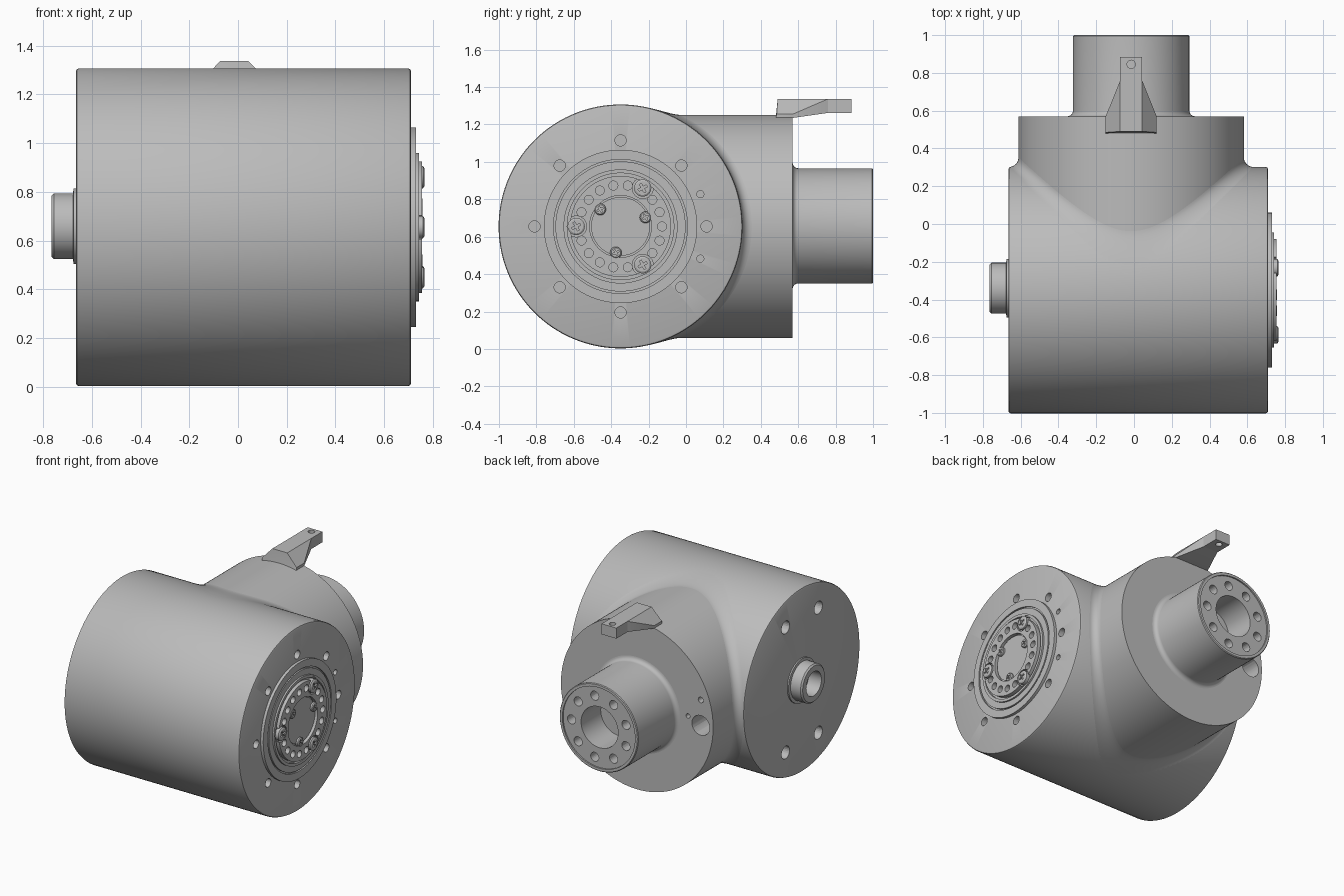
import bpy, bmesh
from math import sin, cos, pi, radians, sqrt
from mathutils import Vector, Matrix

cube = bpy.data.objects.get("Cube")
if cube:
    bpy.data.objects.remove(cube, do_unlink=True)

GREY = (0.5, 0.5, 0.5, 1)
metal = bpy.data.materials.new("grey_metal")
metal.use_nodes = True
metal.diffuse_color = GREY
metal.node_tree.nodes["Principled BSDF"].inputs["Base Color"].default_value = GREY

X, Y, Z = Vector((1, 0, 0)), Vector((0, 1, 0)), Vector((0, 0, 1))
CY, CZ, R = -0.35, 0.655, 0.652       # main barrel axis and radius
SX, SR = -0.015, 0.597                # side barrel axis and radius
RIGHT, LEFT, BACK = 0.71, -0.665, 0.57


def frame(origin, axis):
    return Matrix.Translation(origin) @ axis.to_track_quat('Z', 'Y').to_matrix().to_4x4()


def finish(name, bm, smooth=True):
    bmesh.ops.recalc_face_normals(bm, faces=bm.faces)
    mesh = bpy.data.meshes.new(name)
    bm.to_mesh(mesh)
    bm.free()
    mesh.materials.append(metal)
    ob = bpy.data.objects.new(name, mesh)
    bpy.context.collection.objects.link(ob)
    if smooth:
        shade(ob)
    return ob


def select(ob):
    bpy.ops.object.select_all(action='DESELECT')
    ob.select_set(True)
    bpy.context.view_layer.objects.active = ob


def shade(ob):
    select(ob)
    bpy.ops.object.shade_smooth_by_angle(angle=radians(30))


def lathe(name, profile, origin, axis, segs=96):
    """Closed solid turned from (radius, height) points that start and end on the axis."""
    bm = bmesh.new()
    rings = []
    for r, h in profile:
        n = segs if r > 0 else 1
        rings.append([bm.verts.new((r * cos(2 * pi * i / segs), r * sin(2 * pi * i / segs), h))
                      for i in range(n)])
    for a, b in zip(rings, rings[1:]):
        for i in range(segs):
            j = (i + 1) % segs
            quad = [a[i % len(a)], a[j % len(a)], b[j % len(b)], b[i % len(b)]]
            bm.faces.new(list(dict.fromkeys(quad)))
    bm.transform(frame(origin, axis))
    return finish(name, bm)


def cut(ob, bm):
    cutter = finish("cutter", bm, False)
    cutter.hide_render = True
    mod = ob.modifiers.new("cut", 'BOOLEAN')
    mod.operation, mod.solver, mod.object = 'DIFFERENCE', 'EXACT', cutter
    select(ob)
    bpy.ops.object.modifier_apply(modifier=mod.name)
    bpy.data.objects.remove(cutter, do_unlink=True)
    shade(ob)


def drill(ob, holes):
    """Cut round holes, each given as (position, outward axis, radius, depth)."""
    bm = bmesh.new()
    for pos, axis, r, depth in holes:
        bmesh.ops.create_cone(bm, cap_ends=True, segments=24, radius1=r, radius2=r,
                              depth=depth * 2, matrix=frame(pos, axis))
    cut(ob, bm)


def on_face(x, r, deg):
    return Vector((x, CY + r * cos(radians(deg)), CZ + r * sin(radians(deg))))


def hull(name, points):
    bm = bmesh.new()
    for p in points:
        bm.verts.new(p)
    bmesh.ops.convex_hull(bm, input=bm.verts)
    return finish(name, bm)


# Main barrel with bolt holes in both ends
length = RIGHT - LEFT
e = 0.012
barrel = lathe("main_barrel", [(0, 0), (R - e, 0), (R - e * 0.3, e * 0.3), (R, e),
                               (R, length - e), (R - e * 0.3, length - e * 0.3),
                               (R - e, length), (0, length)],
               Vector((LEFT, CY, CZ)), X, 160)
holes = [(on_face(RIGHT, 0.46, k * 45), X, 0.03, 0.06) for k in range(8)]
holes += [(on_face(RIGHT, 0.46, a), X, 0.019, 0.06) for a in (22, -22)]
holes += [(on_face(LEFT, 0.48, a), -X, 0.045, 0.1) for a in (67.5, 112.5, -67.5, -112.5)]
drill(barrel, holes)

# Side barrel, with cable opening and two small holes in its shoulder
side = lathe("side_barrel", [(0, 0), (SR, 0), (SR, BACK - CY), (0, BACK - CY)],
             Vector((SX, CY, CZ)), Y, 160)
drill(side, [(Vector((SX - 0.5, BACK, CZ - 0.01)), Y, 0.07, 0.2),
             (Vector((SX - 0.5, BACK, CZ + 0.17)), Y, 0.02, 0.08),
             (Vector((SX - 0.4, BACK, CZ + 0.03)), Y, 0.016, 0.08)])

# Blend fillet where the two barrels meet
bm = bmesh.new()
F, STEPS, SEGS = 0.05, 8, 160
grid = []
for k in range(STEPS + 1):
    a = pi / 2 * k / STEPS
    r, lift = SR + F * (1 - cos(a)), F * (1 - sin(a))
    ring = []
    for i in range(SEGS):
        t = 2 * pi * i / SEGS
        y = CY + sqrt(R * R - (r * sin(t)) ** 2) + lift
        ring.append(bm.verts.new((SX + r * cos(t), y, CZ + r * sin(t))))
    grid.append(ring)
for a, b in zip(grid, grid[1:]):
    for i in range(SEGS):
        j = (i + 1) % SEGS
        bm.faces.new((a[i], a[j], b[j], b[i]))
finish("barrel_fillet", bm)

# Neck with a filleted root, central bore and bolt circle
NR, f = 0.308, 0.03
root = [(NR + f * (1 - sin(a)), f * (1 - cos(a))) for a in (k * pi / 12 for k in range(7))]
neck = lathe("output_neck", [(0, -0.02), (NR + f, -0.02)] + root +
             [(NR, 0.425), (NR - 0.005, 0.43), (0.285, 0.43), (0.285, 0.42), (0.145, 0.42),
              (0.145, 0.2), (0, 0.2)], Vector((SX, BACK, CZ + 0.003)), Y)
drill(neck, [(Vector((SX + 0.22 * cos(k * 2 * pi / 9), 0.99, CZ + 0.22 * sin(k * 2 * pi / 9))),
              Y, 0.032, 0.08) for k in range(9)])

# Stepped bearing flange with a ring of holes and screw pockets
flange = lathe("bearing_flange", [
    (0, -0.02), (0.41, -0.02), (0.41, 0.02), (0.358, 0.02), (0.358, 0.008), (0.348, 0.008),
    (0.348, 0.02), (0.305, 0.02), (0.305, 0.032), (0.285, 0.032), (0.285, 0.015),
    (0.27, 0.015), (0.27, 0.045), (0.165, 0.045), (0.165, 0.02), (0.157, 0.02),
    (0.157, 0.03), (0, 0.03)], Vector((RIGHT, CY, CZ)), X)
drill(flange, [(on_face(RIGHT + 0.045, 0.222, k * 20), X, 0.024, 0.04)
               for k in range(18) if k % 6 != 3])
drill(flange, [(on_face(RIGHT + 0.045, 0.237, a), X, 0.056, 0.02) for a in (60, 180, 300)])


# Cross-head screws
def screw(name, pos, r):
    ob = lathe(name, [(0, -0.03), (r, -0.03), (r, 0.014), (r * 0.8, 0.02), (0, 0.02)], pos, X, 32)
    for turn in (0.5, 0.5 + pi / 2):
        bm = bmesh.new()
        bmesh.ops.create_cube(bm, size=1, matrix=Matrix.Translation(pos + X * 0.02)
                              @ Matrix.Rotation(turn, 4, 'X')
                              @ Matrix.Diagonal((0.02, r * 1.1, r * 0.25, 1)))
        cut(ob, bm)


for n, a in enumerate((60, 180, 300), 1):
    screw(f"flange_screw_{n}", on_face(RIGHT + 0.035, 0.237, a), 0.046)
    screw(f"hub_screw_{n}", on_face(RIGHT + 0.028, 0.142, a - 40), 0.031)

# Hollow boss on the opposite end
lathe("end_boss", [(0, -0.02), (0.155, -0.02), (0.155, 0.01), (0.135, 0.012), (0.135, 0.09),
                   (0.125, 0.1), (0.085, 0.1), (0.085, 0.0), (0, 0.0)],
      Vector((LEFT, CY + 0.01, CZ + 0.004)), -X, 64)

# Bracket: flared foot and drilled arm
TOP, W, FOOT = 1.337, 0.058, 0.135
hull("bracket_foot", [(SX + s * w, y, z) for s in (-1, 1) for w, y, z in (
    (FOOT, 0.48, 1.235), (FOOT, BACK, 1.235), (FOOT, 0.485, 1.255), (FOOT, BACK, 1.255),
    (W, 0.49, TOP), (W, 0.76, TOP), (W, 0.76, 1.262))])
arm = hull("bracket_arm", [(SX + s * W, y, z) for s in (-1, 1)
                           for y in (0.75, 0.885) for z in (1.262, TOP)])
drill(arm, [(Vector((SX, 0.845, 1.3)), Z, 0.022, 0.1)])
